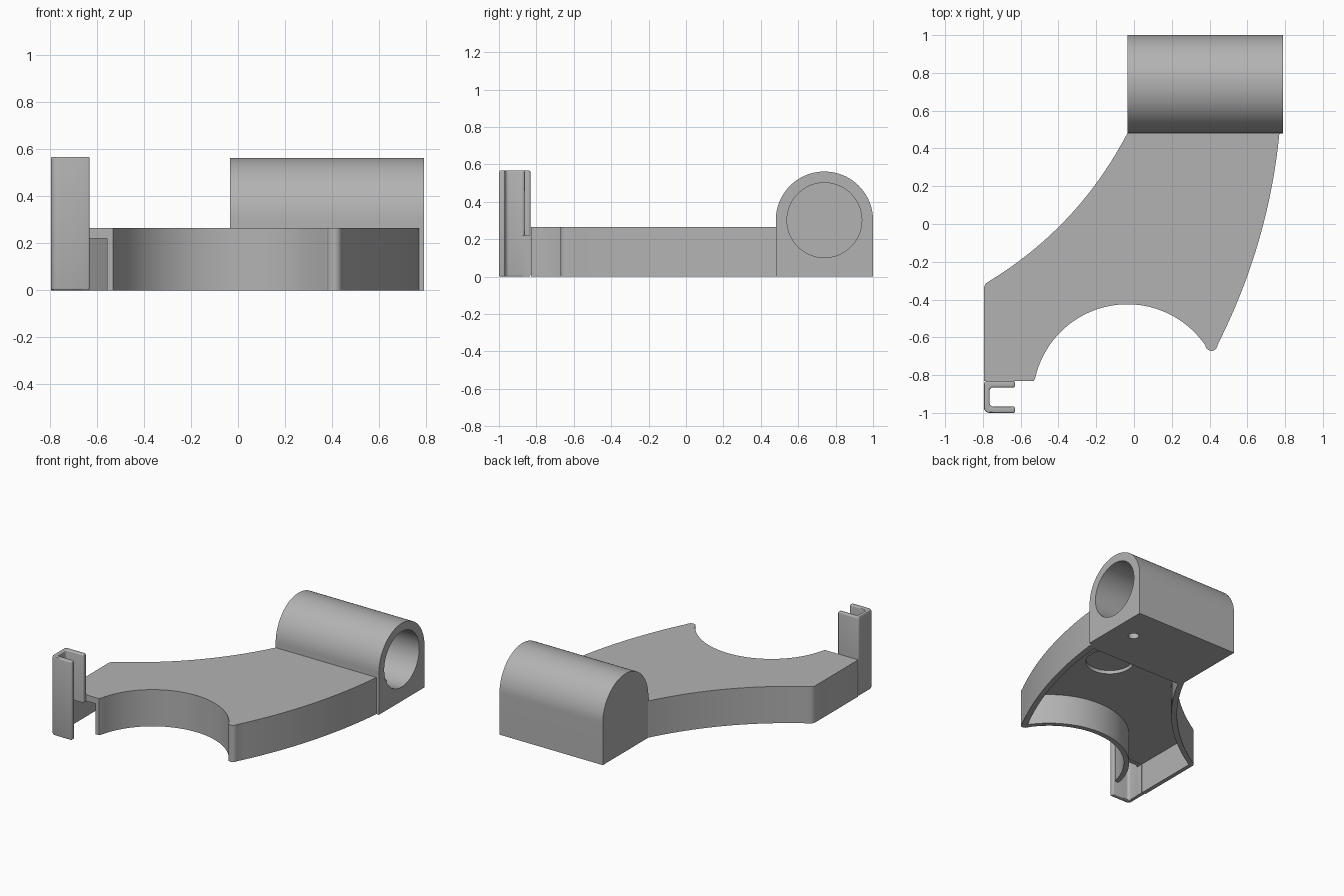
import bpy, bmesh, math
from mathutils import Vector

cube = bpy.data.objects.get("Cube")
if cube:
    bpy.data.objects.remove(cube, do_unlink=True)

grey = bpy.data.materials.new("plain grey")
grey.use_nodes = True
grey.diffuse_color = (0.45, 0.45, 0.45, 1)
grey.node_tree.nodes["Principled BSDF"].inputs["Base Color"].default_value = (0.45, 0.45, 0.45, 1)


def arc(cx, cy, r, a0, a1, n=24):
    """Points on a circle from angle a0 to a1 in degrees."""
    angles = [math.radians(a0 + (a1 - a0) * i / n) for i in range(n + 1)]
    return [(cx + r * math.cos(a), cy + r * math.sin(a)) for a in angles]


def bow(p, q, sag, n=24):
    """Shallow curve from p to q, bulging by sag to the right of travel."""
    p, q = Vector(p), Vector(q)
    d = (q - p).normalized()
    side = Vector((d.y, -d.x)) * sag
    return [tuple(p.lerp(q, i / n) + side * 4 * (i / n) * (1 - i / n)) for i in range(n + 1)]


def prism(name, outline, lo, hi, axis="z"):
    """Extrude an outline along z (points x, y) or along x (points y, z)."""
    place = (lambda a, b, t: (a, b, t)) if axis == "z" else (lambda a, b, t: (t, a, b))
    bm = bmesh.new()
    face = bm.faces.new([bm.verts.new(place(a, b, lo)) for a, b in outline])
    top = bmesh.ops.extrude_face_region(bm, geom=[face])["geom"]
    shift = Vector(place(0, 0, hi - lo))
    bmesh.ops.translate(bm, vec=shift, verts=[v for v in top if isinstance(v, bmesh.types.BMVert)])
    bmesh.ops.recalc_face_normals(bm, faces=bm.faces)
    mesh = bpy.data.meshes.new(name)
    bm.to_mesh(mesh)
    bm.free()
    mesh.materials.append(grey)
    obj = bpy.data.objects.new(name, mesh)
    bpy.context.collection.objects.link(obj)
    return obj


def activate(obj):
    bpy.ops.object.select_all(action="DESELECT")
    obj.select_set(True)
    bpy.context.view_layer.objects.active = obj


def cut(obj, cutter):
    cutter.hide_render = True
    mod = obj.modifiers.new("cut", "BOOLEAN")
    mod.operation, mod.solver, mod.object = "DIFFERENCE", "EXACT", cutter
    activate(obj)
    bpy.ops.object.modifier_apply(modifier=mod.name)
    bpy.data.objects.remove(cutter, do_unlink=True)


def rect(x0, y0, x1, y1):
    return [(x0, y0), (x1, y0), (x1, y1), (x0, y1)]


def passage():
    """Opening between the clip and the hollow of the body."""
    return prism("passage_cutter", rect(-0.765, -0.88, -0.557, -0.77), -0.1, 0.22)


# Body plate with a concave front, flared sides and a rounded tip
outline = [(-0.795, -0.83), (-0.795, -0.335), (-0.785, -0.315)]
outline += bow((-0.77, -0.305), (-0.035, 0.481), 0.075)
outline += bow((0.77, 0.481), (0.442, -0.64), -0.055)
outline += arc(0.41, -0.64, 0.032, 0, -180, 10)
outline += arc(-0.035, -0.925, 0.5, 35.5, 167, 48) + [(-0.53, -0.83)]
body = prism("body_plate", outline, 0, 0.265)

# Hollow underside
hollow = [(-0.765, -0.8), (-0.765, -0.34)]
hollow += bow((-0.75, -0.332), (-0.015, 0.44), 0.075)
hollow += bow((0.72, 0.44), (0.407, -0.62), -0.055)
hollow += arc(-0.035, -0.925, 0.535, 34.7, 166.5, 48)
cut(body, prism("hollow_cutter", hollow, -0.1, 0.22))
cut(body, prism("recess_cutter", arc(0.28, 0.08, 0.16, 0, 350, 35), 0.1, 0.245))
cut(body, passage())

# Barrel housing with a blind bore and a drain hole beneath
profile = [(0.48, 0)] + [(1.0, 0)] + arc(0.74, 0.302, 0.26, 0, 180, 48)
housing = prism("barrel_housing", profile, -0.035, 0.79, "x")
cut(housing, prism("bore_cutter", arc(0.74, 0.302, 0.2, 0, 354, 59), 0.03, 0.9, "x"))
cut(housing, prism("drain_cutter", arc(0.625, 0.74, 0.036, 0, 345, 23), -0.1, 0.25))

# Upright channel clip
channel = [(-0.63, -1), (-0.63, -0.967)]
channel += arc(-0.745, -0.947, 0.02, 270, 180, 6) + arc(-0.745, -0.885, 0.02, 180, 90, 6)
channel += [(-0.63, -0.865), (-0.63, -0.832)]
channel += arc(-0.78, -0.847, 0.015, 90, 180, 5) + arc(-0.765, -0.97, 0.03, 180, 270, 7)
clip = prism("channel_clip", channel, 0, 0.567)
soften = clip.modifiers.new("soften", "BEVEL")
soften.width, soften.segments = 0.008, 3
soften.limit_method, soften.angle_limit = "ANGLE", math.radians(50)
activate(clip)
bpy.ops.object.modifier_apply(modifier=soften.name)
cut(clip, passage())

# Smooth the curved walls, keep the corners sharp
for part in (body, housing, clip):
    activate(part)
    bpy.ops.object.shade_smooth_by_angle(angle=math.radians(30))
